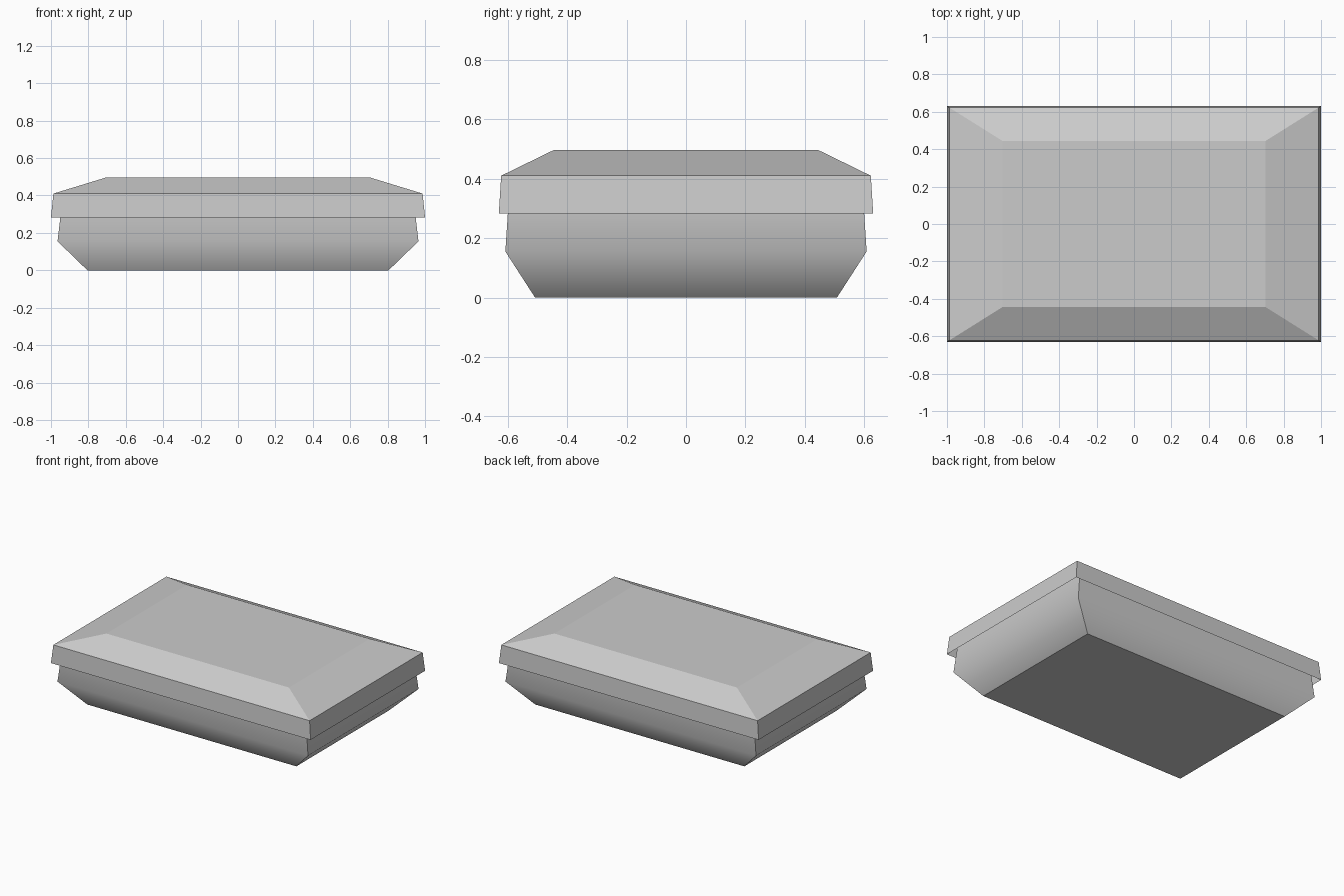
import bpy
import bmesh

cube = bpy.data.objects.get("Cube")
if cube:
    bpy.data.objects.remove(cube, do_unlink=True)

# Single grey material
grey = bpy.data.materials.new("grey")
grey.use_nodes = True
grey.diffuse_color = (0.6, 0.6, 0.6, 1)
grey.node_tree.nodes["Principled BSDF"].inputs["Base Color"].default_value = (0.6, 0.6, 0.6, 1)


def stacked_shell(name, levels, cap, smooth):
    """Join rectangles (half x, half y, z) into walls and cap one end."""
    bm = bmesh.new()
    rings = [[bm.verts.new((sx * x, sy * y, z))
              for sx, sy in ((-1, -1), (1, -1), (1, 1), (-1, 1))]
             for x, y, z in levels]
    for low, high in zip(rings, rings[1:]):
        for i in range(4):
            j = (i + 1) % 4
            bm.faces.new((low[i], low[j], high[j], high[i])).smooth = smooth
        # Corners stay crisp while each wall bends smoothly
        for a, b in zip(low, high):
            bm.edges.get((a, b)).smooth = False
    ring = rings[cap]
    bm.faces.new(ring if cap else ring[::-1])
    for i in range(4):
        bm.edges.get((ring[i], ring[(i + 1) % 4])).smooth = False
    mesh = bpy.data.meshes.new(name)
    bm.to_mesh(mesh)
    bm.free()
    mesh.materials.append(grey)
    obj = bpy.data.objects.new(name, mesh)
    bpy.context.collection.objects.link(obj)
    return obj


# Tray with flared lower walls, running up inside the lid
stacked_shell("tray", [(0.805, 0.508, 0), (0.965, 0.608, 0.155), (0.936, 0.592, 0.4)],
              cap=0, smooth=True)

# Open-bottomed lid with a straight rim and bevelled top
stacked_shell("lid", [(1.0, 0.63, 0.283), (0.987, 0.622, 0.41), (0.703, 0.444, 0.497)],
              cap=-1, smooth=False)
